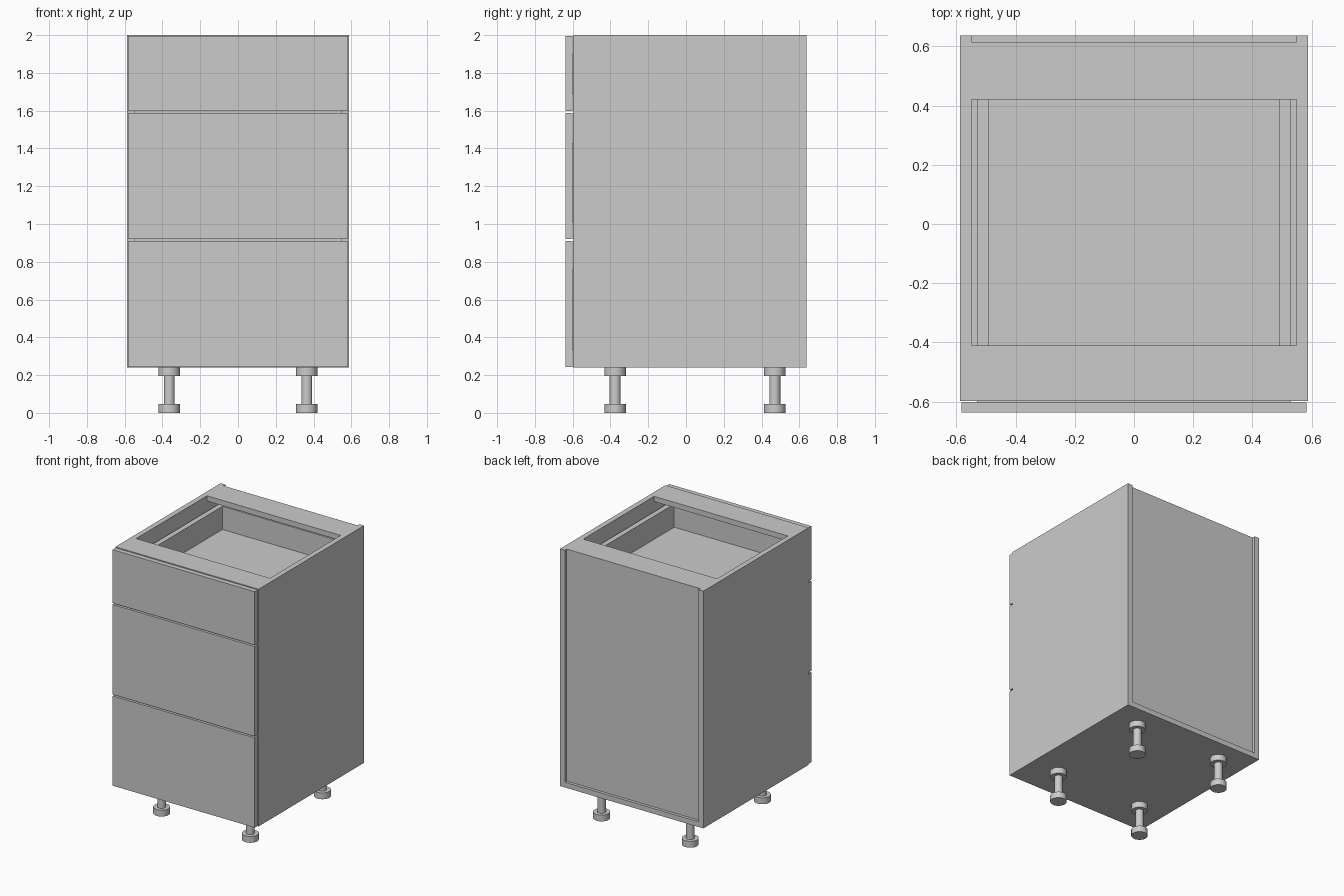
import bpy, bmesh, math

if "Cube" in bpy.data.objects:
    bpy.data.objects.remove(bpy.data.objects["Cube"])

T = 0.039                 # board thickness
W = 0.588                 # half width of the carcass
Y0, Y1 = -0.598, 0.637    # carcass front and back
Z0, Z1 = 0.24, 2.0        # carcass bottom and top
IN = W - T                # inner half width


def make(name, bm):
    bmesh.ops.recalc_face_normals(bm, faces=bm.faces)
    mesh = bpy.data.meshes.new(name)
    bm.to_mesh(mesh)
    bm.free()
    ob = bpy.data.objects.new(name, mesh)
    bpy.context.collection.objects.link(ob)
    return ob


def board(name, x, y, z):
    """Flat board from (min, max) ranges on each axis."""
    bm = bmesh.new()
    bmesh.ops.create_cube(bm, size=1)
    for v in bm.verts:
        v.co = [r[0] if c < 0 else r[1] for c, r in zip(v.co, (x, y, z))]
    return make(name, bm)


def lathe(name, profile, x, y, sides=32):
    """Spin a (radius, height) profile round a vertical axis."""
    bm = bmesh.new()
    vs = [bm.verts.new((r, 0, z)) for r, z in profile]
    es = [bm.edges.new(p) for p in zip(vs, vs[1:])]
    bmesh.ops.spin(bm, geom=vs + es, cent=(0, 0, 0), axis=(0, 0, 1),
                   angle=math.tau, steps=sides)
    bmesh.ops.remove_doubles(bm, verts=bm.verts, dist=1e-5)
    ob = make(name, bm)
    ob.location = (x, y, 0)
    bpy.ops.object.select_all(action='DESELECT')
    ob.select_set(True)
    bpy.context.view_layer.objects.active = ob
    bpy.ops.object.shade_smooth_by_angle(angle=math.radians(30))


# Carcass: sides, bottom, two top rails, recessed back
for side, a, b in (("left", -W, -IN), ("right", IN, W)):
    board(f"{side}_side", (a, b), (Y0, Y1), (Z0, Z1))
board("bottom_panel", (-IN, IN), (Y0, Y1), (Z0, Z0 + T))
board("front_top_rail", (-IN, IN), (Y0, -0.41), (Z1 - T, Z1))
board("back_top_rail", (-IN, IN), (0.42, 0.615), (Z1 - T, Z1))
board("back_panel", (-IN, IN), (0.595, 0.615), (Z0 + T, Z1 - T))

# Drawers: (name, front bottom, front top, box top)
DX, DY = 0.53, 0.558      # outer half width and rear of each drawer box
for name, lo, hi, top in (("lower", 0.244, 0.910, 0.76),
                          ("middle", 0.921, 1.588, 1.43),
                          ("upper", 1.599, 1.995, 1.90)):
    base = lo + 0.09
    board(f"{name}_drawer_front", (-0.583, 0.583), (-0.637, -0.602), (lo, hi))
    for side, a, b in (("left", -DX, -DX + T), ("right", DX - T, DX)):
        board(f"{name}_drawer_{side}_side", (a, b), (-0.602, DY), (base, top))
    inner = (-DX + T, DX - T)
    board(f"{name}_drawer_inner_front", inner, (-0.602, -0.602 + T), (base, top))
    board(f"{name}_drawer_back", inner, (DY - T, DY), (base, top))
    board(f"{name}_drawer_bottom", inner, (-0.602 + T, DY - T), (base, base + T))

# Four adjustable legs
LEG = [(0, 0), (0.057, 0), (0.057, 0.047), (0.029, 0.047),
       (0.029, 0.195), (0.057, 0.195), (0.057, Z0), (0, Z0)]
for side, x in (("left", -0.364), ("right", 0.364)):
    for end, y in (("front", -0.375), ("back", 0.47)):
        lathe(f"{end}_{side}_leg", LEG, x, y)
